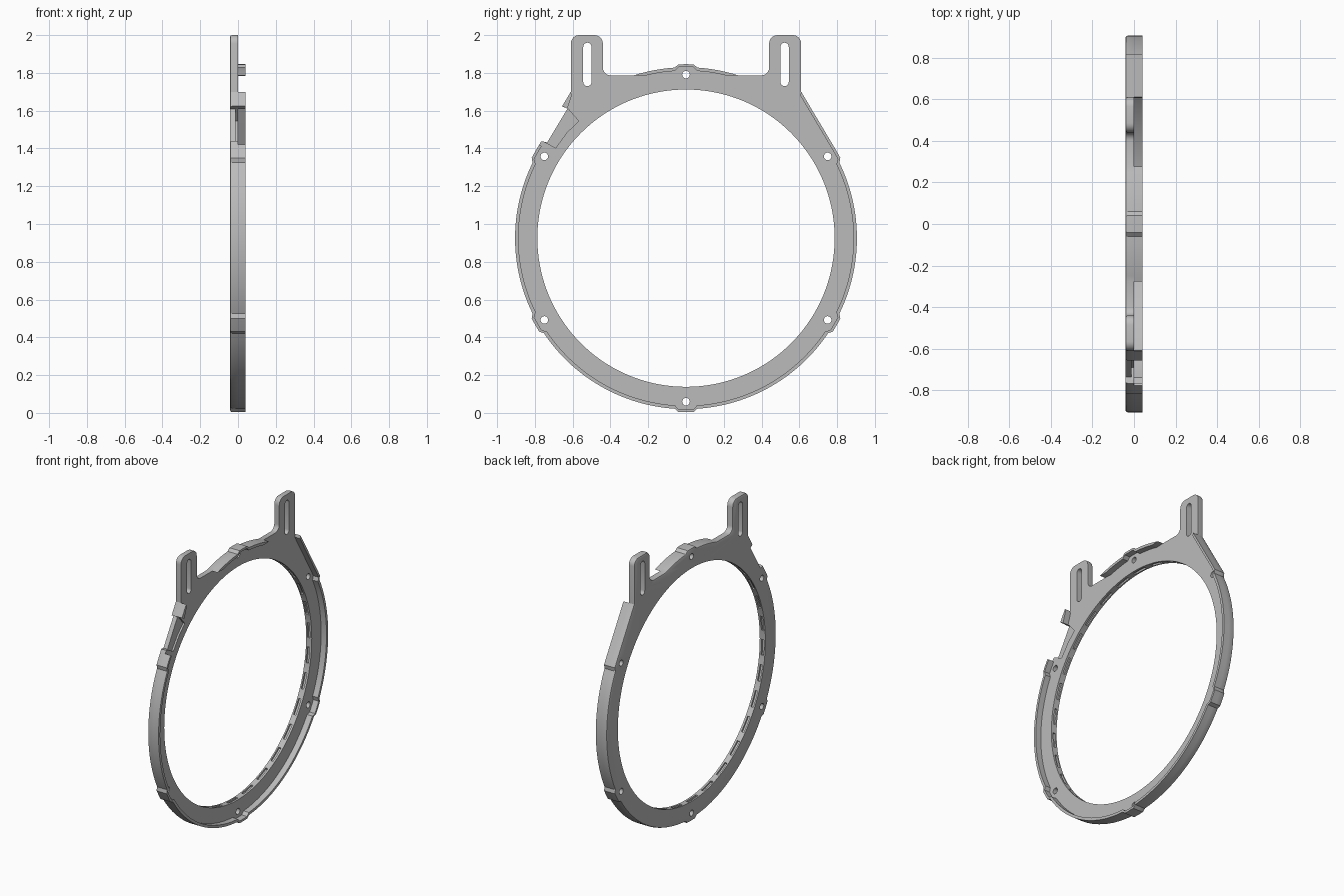
import bpy, bmesh, math
from math import sin, cos, radians, degrees

cube = bpy.data.objects.get("Cube")
if cube:
    bpy.data.objects.remove(cube, do_unlink=True)

CZ = 0.925                     # height of the ring centre
R_OUT, R_LIP, R_IN, R_BOLT = 0.905, 0.887, 0.787, 0.866
BACK, MID, FRONT = -0.042, 0.0, 0.04

grey = bpy.data.materials.new("plain grey")
grey.use_nodes = True
grey.diffuse_color = (0.5, 0.5, 0.5, 1)
grey.node_tree.nodes["Principled BSDF"].inputs["Base Color"].default_value = (0.5, 0.5, 0.5, 1)


def prism(name, outlines, x0, x1, bevel=0):
    """Extrude (y, z) outlines, relative to the ring centre, along x."""
    bm = bmesh.new()
    for pts in outlines:
        low = [bm.verts.new((x0, y, z + CZ)) for y, z in pts]
        high = [bm.verts.new((x1, y, z + CZ)) for y, z in pts]
        bm.faces.new(low)
        bm.faces.new(high[::-1])
        for i in range(len(pts)):
            j = (i + 1) % len(pts)
            bm.faces.new((low[i], high[i], high[j], low[j]))
    bmesh.ops.recalc_face_normals(bm, faces=bm.faces)
    if bevel:
        rim = [e for e in bm.edges if all(abs(v.co.x - x0) < 1e-5 for v in e.verts)]
        bmesh.ops.bevel(bm, geom=rim, offset=bevel, segments=2, profile=0.5, affect='EDGES')
    mesh = bpy.data.meshes.new(name)
    bm.to_mesh(mesh)
    bm.free()
    mesh.materials.append(grey)
    ob = bpy.data.objects.new(name, mesh)
    bpy.context.collection.objects.link(ob)
    return ob


def arc(cy, cz, r, a0, a1, n):
    return [(cy + r * cos(radians(a0 + (a1 - a0) * i / n)),
             cz + r * sin(radians(a0 + (a1 - a0) * i / n))) for i in range(n + 1)]


def bump(a):
    """0 on the plain ring, 1 over a bolt boss."""
    d = abs((a - 30 + 30) % 60 - 30)
    return min(1, max(0, (3.8 - d) / 1.3))


def rim(r, rise, a0, a1):
    """Ring edge that swells at each bolt boss."""
    corners = [b + d for b in range(-90, 91, 60) for d in (-3.8, -2.5, 2.5, 3.8)]
    angles = {a0, a1} | {c for c in corners if a0 < c < a1}
    angles |= {a for a in range(-90, 91, 2) if a0 < a < a1 and all(abs(a - c) > 0.9 for c in corners)}
    return [((r + rise * bump(a)) * cos(radians(a)), (r + rise * bump(a)) * sin(radians(a)))
            for a in sorted(angles)]


def mirror(pts):
    return [(-y, z) for y, z in reversed(pts)]


# Back plate: ring, sloped shoulders and two upright tabs
BAR = 0.862
crest = degrees(math.asin(BAR / R_OUT))
side = rim(R_OUT, 0.016, -90, 32)
tab = ([(0.61, 0.775)] + arc(0.565, 1.03, 0.045, 0, 90, 6)
       + arc(0.485, 1.03, 0.045, 90, 180, 6) + arc(0.40, BAR + 0.04, 0.04, 0, -90, 6))
top = rim(R_OUT, 0.016, crest, 90)
half = side + tab + top
plate = prism("ring_plate", [half[:-1] + mirror(half)[:-1]], BACK, MID, 0.011)

# Cutters
bore = prism("bore_cutter", [arc(0, 0, R_IN, 0, 357.5, 143)], -0.1, 0.1)
holes = [arc(R_BOLT * cos(radians(a)), R_BOLT * sin(radians(a)), 0.02, 0, 345, 23)
         for a in range(30, 390, 60)]
for s in (-1, 1):
    holes.append(arc(s * 0.522, 1.013, 0.022, 0, 180, 8) + arc(s * 0.522, 0.827, 0.022, 180, 360, 8))
hole_cutter = prism("hole_cutter", holes, -0.1, 0.1)
notch = prism("notch_cutter", [[(-0.628, 0.685), (-0.735, 0.507), (-0.85, 0.53), (-0.70, 0.72)]], -0.1, 0.1)
pocket = prism("pocket_cutter", [[(-0.625, 0.685), (-0.568, 0.62), (-0.63, 0.56), (-0.69, 0.478),
                                  (-0.75, 0.51), (-0.70, 0.66)]], -0.012, 0.1)
dashes = []
for i in range(30):
    a = i * 12
    dashes.append(arc(0, 0, R_IN - 0.02, a, a + 7.5, 3) + arc(0, 0, R_IN + 0.012, a + 7.5, a, 3))
groove = prism("groove_cutter", dashes, -0.032, -0.014)

cutters = [bore, hole_cutter, notch, pocket, groove]
for c in cutters:
    c.hide_render = True
    m = plate.modifiers.new(c.name, 'BOOLEAN')
    m.operation, m.solver, m.object = 'DIFFERENCE', 'EXACT', c
bpy.context.view_layer.update()
done = bpy.data.meshes.new_from_object(plate.evaluated_get(bpy.context.evaluated_depsgraph_get()))
plate.modifiers.clear()
plate.data = done
for c in cutters:
    bpy.data.objects.remove(c, do_unlink=True)


# Raised lip along the outer edge, open between the tabs and at the notch
def lip(name, outer, inner):
    return prism(name, [outer + inner[::-1]], MID, FRONT)


outer = side + [(0.61, 0.775)]
inner = rim(R_LIP, 0.019, -90, 32) + [(0.605, 0.755)]
left_outer = mirror(rim(R_OUT, 0.016, -90, 32.5))
left_inner = mirror(rim(R_LIP, 0.019, -90, 32.5))
parts = [
    plate,
    lip("side_lip", left_outer[:-1] + outer, left_inner[:-1] + inner),
    lip("shoulder_lip", [(-0.61, 0.775), (-0.655, 0.70)], [(-0.605, 0.755), (-0.628, 0.685)]),
]
top_inner = rim(R_LIP, 0.019, crest + 3.5, 90)
parts.append(lip("top_lip", top[:-1] + mirror(top), top_inner[:-1] + mirror(top_inner)))

# Smooth curved walls, keep corners sharp
bpy.ops.object.select_all(action='DESELECT')
for ob in parts:
    ob.select_set(True)
bpy.context.view_layer.objects.active = plate
bpy.ops.object.shade_smooth_by_angle(angle=radians(25))
